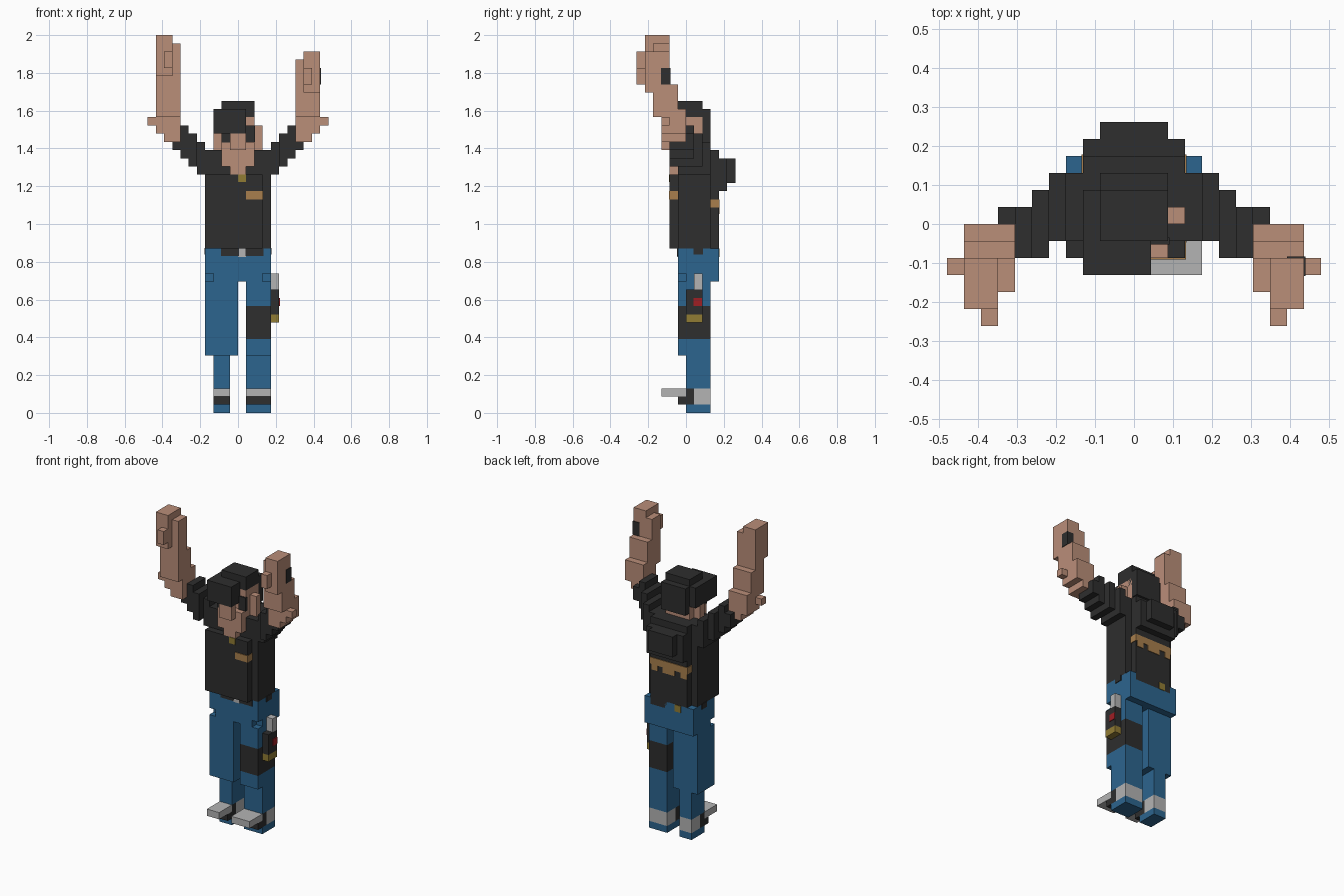
import bpy, bmesh
from mathutils import Matrix, Vector

cube = bpy.data.objects.get("Cube")
if cube:
    bpy.data.objects.remove(cube, do_unlink=True)

U = 1 / 23          # size of one block
SKIN_PLATE = 0.1    # how far painted plates stand out, in blocks


def material(name, rgb):
    lin = [((c / 255 + 0.055) / 1.055) ** 2.4 for c in rgb] + [1]
    m = bpy.data.materials.new(name)
    m.use_nodes = True
    m.diffuse_color = lin
    m.node_tree.nodes["Principled BSDF"].inputs["Base Color"].default_value = lin
    return m


skin = material("skin", (186, 142, 121))
black = material("black cloth", (46, 46, 46))
blue = material("blue denim", (44, 101, 143))
gray = material("light gray", (180, 180, 180))
orange = material("orange trim", (168, 127, 77))
gold = material("gold", (145, 124, 52))
red = material("red", (160, 30, 36))


def blocks(name, mat, boxes, side=1, grow=0.0):
    """One object from boxes (x0, x1, y0, y1, z0, z1) in block units."""
    bm = bmesh.new()
    for x0, x1, y0, y1, z0, z1 in boxes:
        mid = Vector(((x0 + x1) / 2 * side, (y0 + y1) / 2, (z0 + z1) / 2)) * U
        size = Vector((x1 - x0, y1 - y0, z1 - z0))
        size = (size + Vector((grow, grow, grow)) * 2) * U
        bmesh.ops.create_cube(bm, size=1, matrix=Matrix.Translation(mid) @ Matrix.Diagonal(size.to_4d()))
    me = bpy.data.meshes.new(name)
    bm.to_mesh(me)
    bm.free()
    me.materials.append(mat)
    ob = bpy.data.objects.new(name, me)
    bpy.context.collection.objects.link(ob)
    return ob


def paint(name, mat, boxes):
    return blocks(name, mat, boxes, grow=SKIN_PLATE)


# Shoes and lower legs
for label, x0, x1 in (("left", 1, 4), ("right", -3, -1)):
    blocks(label + "_sole", blue, [(x0, x1, 0, 3, 0, 1)])
    blocks(label + "_heel", gray, [(x0, x1, 1, 3, 1, 3)])
    blocks(label + "_shoe_side", black, [(x0, x1, -1, 1, 1, 2), (x0, x1, 0, 1, 2, 3)])
    blocks(label + "_toe", gray, [(x0, x1, -3, 0, 2, 3)])
    blocks(label + "_shin", blue, [(x0, x1, 0, 3, 3, 7)])

# Upper legs, knee band and hips
blocks("left_thigh", blue, [(1, 4, -1, 3, 7, 9), (1, 4, -1, 3, 13, 16)])
blocks("knee_band", black, [(1, 4, -1, 3, 9, 13)])
blocks("right_thigh", blue, [(-4, 0, -1, 3, 7, 16)])
blocks("hips", blue, [(-4, 4, -1, 4, 17, 20), (-4, 4, 0, 4, 16, 17), (-3, 3, -1, 0, 16, 17)])

# Side holster
blocks("holster", black, [(4, 5, 0, 2, 12, 15)])
blocks("holster_base", gold, [(4, 5, 0, 2, 11, 12)])
blocks("holster_handle", gray, [(4, 5, 1, 2, 15, 17)])
paint("holster_button", red, [(4.5, 5, 1, 1.85, 13.1, 13.9)])

# Belt
paint("belt_front", black, [(-2, 0, -1, -0.9, 19.2, 20), (1, 3, -1, -0.9, 19.2, 20)])
paint("belt_side", black, [(s * 3.95 - 0.05, s * 3.95 + 0.05, 1, 2, 19.4, 20) for s in (-1, 1)])
paint("belt_buckle", gray, [(0.1, 0.9, -1, -0.9, 19.1, 19.9)])

# Jacket body, with raised front, back and hood
blocks("jacket", black, [(-4, 4, -1, 3, 20, 29), (-4, 3, -2, -1, 20, 29),
                         (-3, 3, 3, 4, 19, 32), (-4, 4, -1, 3, 29, 31),
                         (-4, -2, -1, 3, 31, 32), (2, 4, -1, 3, 31, 32),
                         (-2, 2, 1, 3, 31, 32)])
blocks("hood", black, [(-3, 3, 4, 5, 27, 31), (-2, 2, 5, 6, 28, 31)])
paint("chest_tag", orange, [(1.1, 2.95, -2, -1.1, 26.1, 26.9)])
paint("zip_pull", gold, [(0.1, 0.9, -2, -1.9, 28.2, 28.9)])
paint("back_trim", orange, [(-3, 3, 3.1, 4, 25.1, 25.9)] +
      [(x, x + 0.8, 3.8, 4, 24.3, 25.1) for x in (-2.9, -0.9, 0.1, 1.9)])
paint("back_badge", gold, [(-1.9, -1.1, 3.9, 4, 19.1, 19.9)])

# Head: face, nose, ears and hair
blocks("face", skin, [(-2, 2, -2, 2, 30, 33), (-1, 1, -2, 1, 29, 30), (-2, 2, -1, 2, 33, 36)])
blocks("nose", skin, [(-1, 1, -3, -2, 32, 34)])
blocks("ears", skin, [(2, 3, 0, 1, 32, 35), (-3, -2, 0, 1, 32, 34)])
blocks("hair", black, [(-2, 2, -1, 2, 36, 38), (-2, 2, 1, 3, 33, 37),
                       (-3, -2, -3, 2, 34, 37), (-2, 1, -3, -1, 34, 37)])
paint("eye_patches", black, [(-1.9, -1.1, -2, -1.9, 33, 34), (1, 2, -1.1, -0.9, 33.1, 34.9)])

# Sleeves, forearms and raised hands
for label, s, lift in (("left", 1, 0), ("right", -1, 2)):
    blocks(label + "_sleeve", black, [
        (4, 5, -1, 3, 29, 33), (5, 6, -2, 2, 30, 34),
        (6, 7, -2, 1, 31, 35), (7, 8, -2, 1, 32, 33), (7, 8, 0, 1, 33, 34)], s)
    blocks(label + "_forearm", skin, [
        (7, 9, -3, 0, 33, 34), (7, 10, -3, 0, 34, 36), (10, 11, -3, -2, 35, 36),
        (7, 10, -2, 0, 36, 37), (7, 10, -4, -1, 36, 40)], s)
    blocks(label + "_hand", skin, [
        (8, 10, -5, -2, 39 + lift, 44 + lift), (7, 8, -4, -2, 40, 43 + lift),
        (8, 10, -4, -2, 39, 41 + lift), (8, 9, -6, -5, 40 + lift, 42 + lift)], s)
paint("hand_mark", black, [(9.1, 10, -2.95, -2, 40.1, 41.9)])
